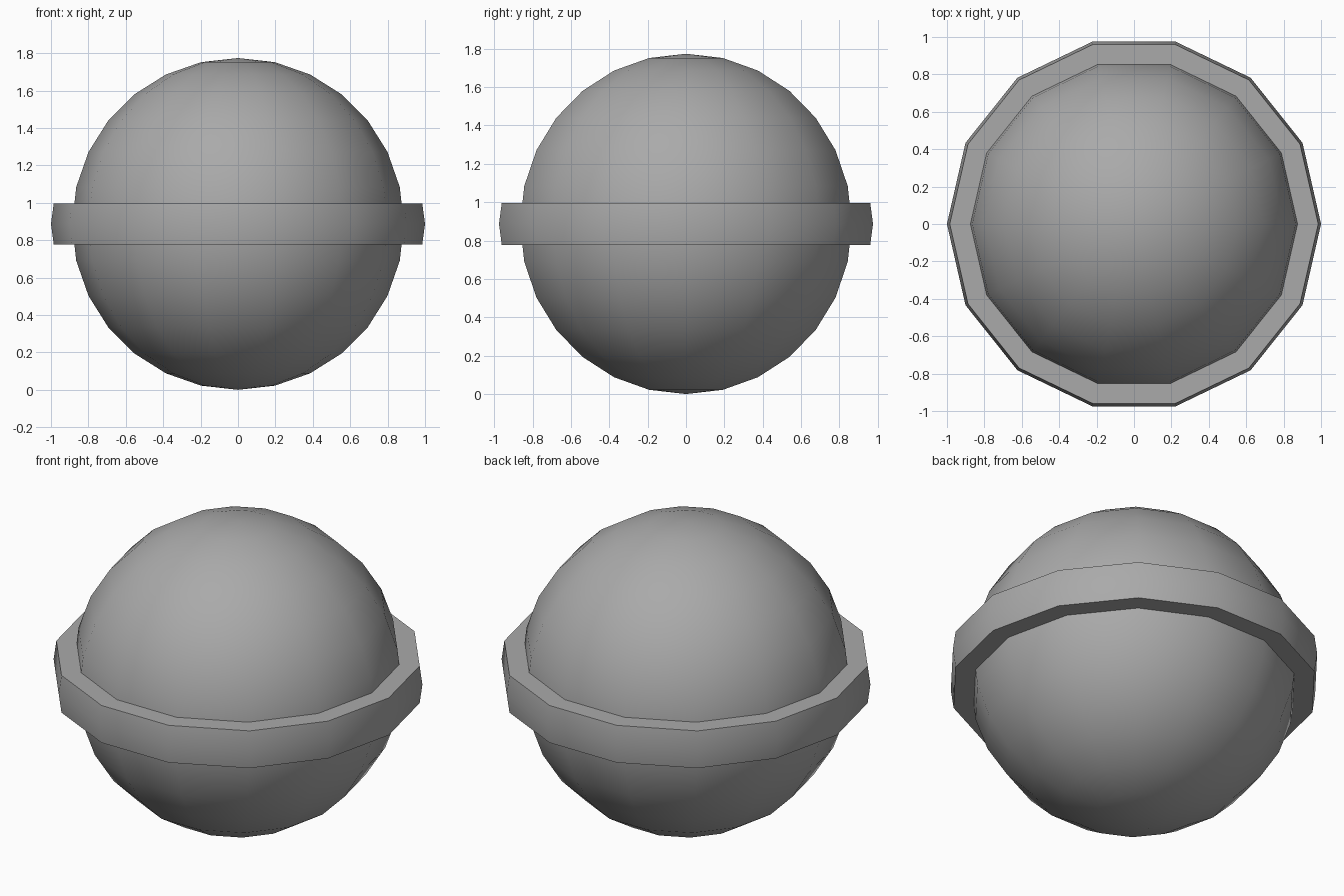
import bpy, bmesh
from math import sin, cos, pi, radians

SIDES = 14
MID_Z = 0.887
RADIUS = 0.887

if "Cube" in bpy.data.objects:
    bpy.data.objects.remove(bpy.data.objects["Cube"], do_unlink=True)

gray = bpy.data.materials.new("plain gray")
gray.use_nodes = True
gray.diffuse_color = (0.4, 0.4, 0.4, 1)
gray.node_tree.nodes["Principled BSDF"].inputs["Base Color"].default_value = gray.diffuse_color


def lathe(name, profile, closed=False):
    """Turn a (radius, height) profile about z, with a corner on the x axis."""
    bm = bmesh.new()
    rings = [[bm.verts.new((r * cos(2 * pi * i / SIDES), r * sin(2 * pi * i / SIDES), z))
              for i in range(SIDES)] for r, z in profile]
    pairs = list(zip(rings, rings[1:]))
    if closed:
        pairs.append((rings[-1], rings[0]))
    for low, high in pairs:
        for i in range(SIDES):
            j = (i + 1) % SIDES
            bm.faces.new((low[i], low[j], high[j], high[i]))
    bmesh.ops.remove_doubles(bm, verts=bm.verts, dist=1e-5)
    bmesh.ops.recalc_face_normals(bm, faces=bm.faces)
    mesh = bpy.data.meshes.new(name)
    bm.to_mesh(mesh)
    bm.free()
    mesh.materials.append(gray)
    obj = bpy.data.objects.new(name, mesh)
    bpy.context.collection.objects.link(obj)
    obj.location.z = MID_Z
    bpy.ops.object.select_all(action='DESELECT')
    obj.select_set(True)
    bpy.context.view_layer.objects.active = obj
    bpy.ops.object.shade_smooth_by_angle(angle=radians(35))
    return obj


# Ball, with as many rings as sides
lathe("ball", [(RADIUS * sin(pi * k / SIDES), -RADIUS * cos(pi * k / SIDES))
               for k in range(SIDES + 1)])

# Slightly bulging belt round the middle, sunk into the ball
lathe("belt", [(0.8, -0.11), (0.985, -0.11), (1, 0), (0.985, 0.11), (0.8, 0.11)], closed=True)
